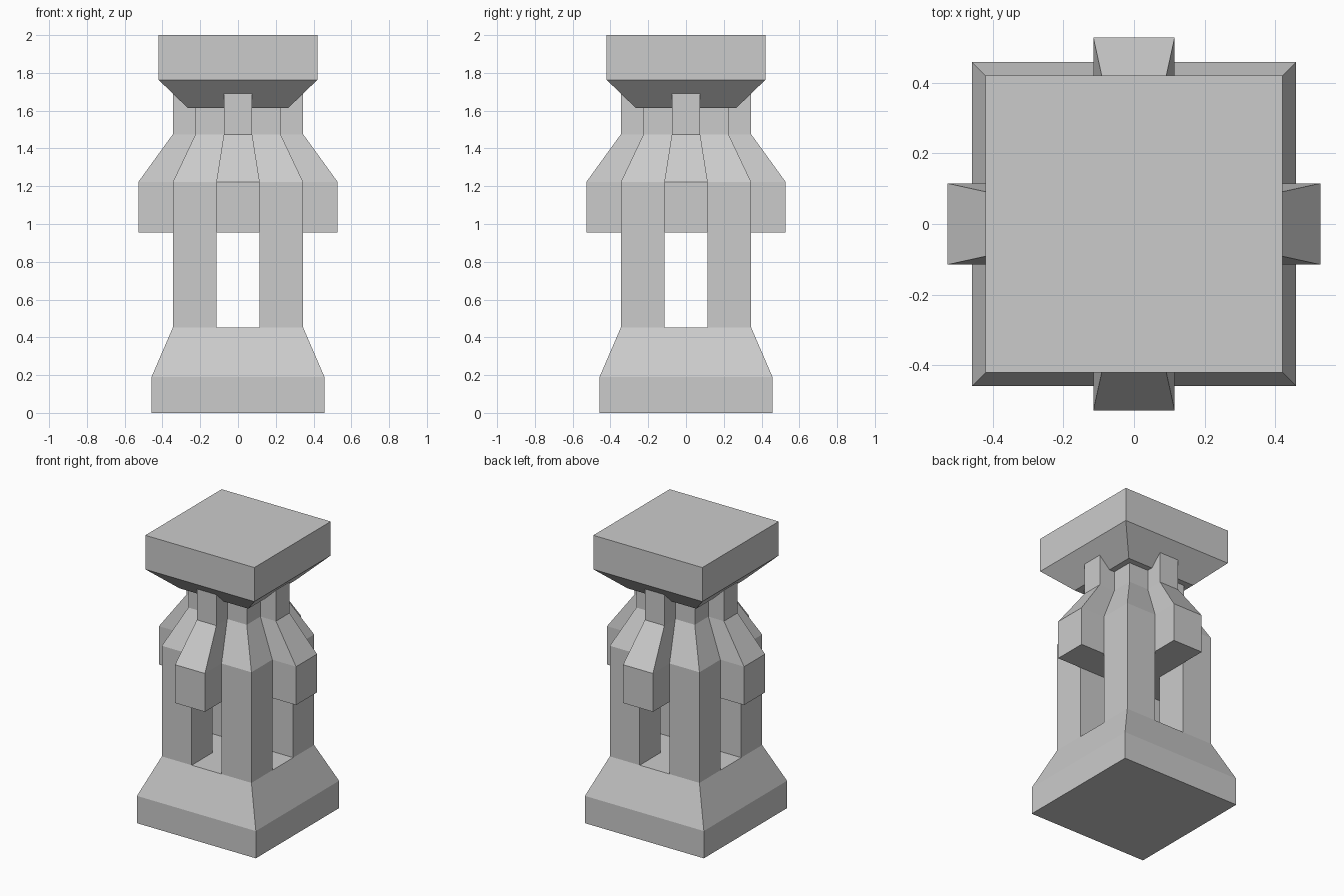
import bpy, bmesh
from math import pi
from mathutils import Matrix

if "Cube" in bpy.data.objects:
    bpy.data.objects.remove(bpy.data.objects["Cube"])


def loft(name, sections, turn=0.0):
    """Stack rectangles (x0, x1, y0, y1, z) into a closed solid, turned about z."""
    bm = bmesh.new()
    rings = [[bm.verts.new(p) for p in ((x0, y0, z), (x1, y0, z), (x1, y1, z), (x0, y1, z))]
             for x0, x1, y0, y1, z in sections]
    bm.faces.new(rings[0][::-1])
    bm.faces.new(rings[-1])
    for a, b in zip(rings, rings[1:]):
        for i in range(4):
            j = (i + 1) % 4
            bm.faces.new((a[i], a[j], b[j], b[i]))
    bmesh.ops.transform(bm, matrix=Matrix.Rotation(turn, 4, 'Z'), verts=bm.verts)
    bmesh.ops.recalc_face_normals(bm, faces=bm.faces)
    mesh = bpy.data.meshes.new(name)
    bm.to_mesh(mesh)
    bm.free()
    obj = bpy.data.objects.new(name, mesh)
    bpy.context.collection.objects.link(obj)
    return obj


def square(h, z):
    return (-h, h, -h, h, z)


# Plinth and cap
loft("base_plinth", [square(0.458, 0), square(0.458, 0.19), square(0.345, 0.452)])
loft("top_cap", [square(0.265, 1.613), square(0.42, 1.763), square(0.42, 2.0)])

# Central hub where the brackets meet
loft("central_hub", [square(0.115, 0.955), square(0.115, 1.222),
                     square(0.075, 1.475), square(0.075, 1.65)])

sides = ("front", "right", "back", "left")
corners = ("front_right", "back_right", "back_left", "front_left")
for k in range(4):
    # Corner post, drawn in towards the cap
    loft(corners[k] + "_post",
         [(i, o, -o, -i, z) for i, o, z in ((0.115, 0.345, 0.44), (0.115, 0.345, 1.222),
                                            (0.075, 0.225, 1.475), (0.075, 0.225, 1.63))],
         k * pi / 2)
    # Projecting bracket between two posts
    loft(sides[k] + "_bracket",
         [(-w, w, -d, -w, z) for w, d, z in ((0.115, 0.528, 0.955), (0.115, 0.528, 1.222),
                                             (0.075, 0.345, 1.475), (0.075, 0.345, 1.71))],
         k * pi / 2)
